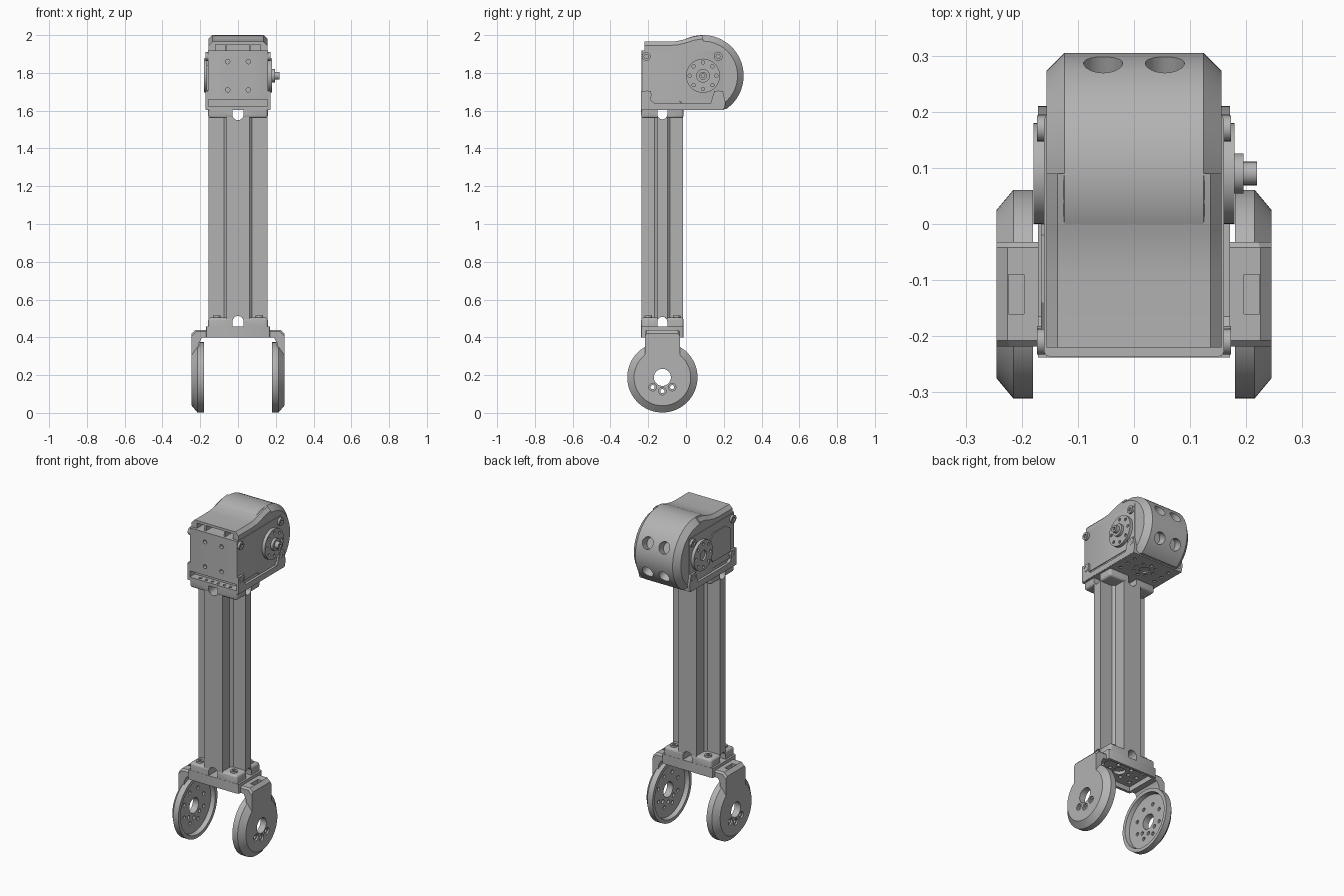
import bpy, bmesh
from math import sin, cos, pi, radians
from mathutils import Matrix

if "Cube" in bpy.data.objects:
    bpy.data.objects.remove(bpy.data.objects["Cube"])

grey = bpy.data.materials.new("machined_grey")
grey.use_nodes = True
grey.diffuse_color = (0.45, 0.45, 0.45, 1)
grey.node_tree.nodes["Principled BSDF"].inputs["Base Color"].default_value = (0.45, 0.45, 0.45, 1)

parts = []
COL_Y = -0.125          # column and wheel axis in y
MY, MZ = 0.09, 1.785    # motor axis


def finish(name, bm, keep=True):
    bmesh.ops.recalc_face_normals(bm, faces=bm.faces)
    me = bpy.data.meshes.new(name)
    bm.to_mesh(me)
    bm.free()
    me.materials.append(grey)
    ob = bpy.data.objects.new(name, me)
    bpy.context.collection.objects.link(ob)
    if keep:
        parts.append(ob)
    else:
        ob.hide_render = True
    return ob


def prism(name, pts, axis, a, b, keep=True):
    """Extrude a 2D outline along an axis from a to b."""
    place = {"x": lambda u, v, w: (w, u, v),
             "y": lambda u, v, w: (u, w, v),
             "z": lambda u, v, w: (u, v, w)}[axis]
    bm = bmesh.new()
    lo = [bm.verts.new(place(u, v, a)) for u, v in pts]
    hi = [bm.verts.new(place(u, v, b)) for u, v in pts]
    bm.faces.new(lo)
    bm.faces.new(hi)
    n = len(pts)
    for i in range(n):
        j = (i + 1) % n
        bm.faces.new((lo[i], lo[j], hi[j], hi[i]))
    return finish(name, bm, keep)


def box(name, x, y, z, keep=True):
    return prism(name, [(x[0], y[0]), (x[1], y[0]), (x[1], y[1]), (x[0], y[1])], "z", z[0], z[1], keep)


def arc(cu, cv, r, start=0, end=2 * pi, n=24):
    return [(cu + r * cos(start + (end - start) * i / n), cv + r * sin(start + (end - start) * i / n))
            for i in range(n)]


def cyl(name, axis, cu, cv, r, a, b, keep=True, n=24):
    return prism(name, arc(cu, cv, r, n=n), axis, a, b, keep)


def chamfer(ob, width, rule, segments=1):
    """Bevel the edges whose two ends satisfy the rule."""
    bm = bmesh.new()
    bm.from_mesh(ob.data)
    edges = [e for e in bm.edges if rule(e.verts[0].co, e.verts[1].co)]
    bmesh.ops.bevel(bm, geom=edges, offset=width, segments=segments, affect="EDGES", profile=0.5)
    bm.to_mesh(ob.data)
    bm.free()


def cut(ob, cutters):
    """Subtract the cutters, then discard them."""
    for c in cutters:
        m = ob.modifiers.new("cut", "BOOLEAN")
        m.operation, m.solver, m.object = "DIFFERENCE", "EXACT", c
    dg = bpy.context.evaluated_depsgraph_get()
    me = bpy.data.meshes.new_from_object(ob.evaluated_get(dg))
    ob.modifiers.clear()
    ob.data = me
    for c in cutters:
        bpy.data.objects.remove(c)


def ring(axis, cu, cv, radius, r, a, b, count=8, phase=0.0):
    return [cyl("drill", axis, cu + radius * cos(phase + 2 * pi * i / count),
                cv + radius * sin(phase + 2 * pi * i / count), r, a, b, False, 12) for i in range(count)]


def end_slots(z_end, d):
    """Round-ended cross slots at one end of the column; d points into it."""
    out = []
    for axis, c, r in (("y", 0, 0.03), ("x", COL_Y, 0.026)):
        z = z_end + d * 0.025
        pts = [(c + r, z_end - d * 0.03)] + [(c + r * cos(t * pi / 12), z + d * r * sin(t * pi / 12))
                                            for t in range(13)] + [(c - r, z_end - d * 0.03)]
        out.append(prism("slot", pts, axis, -0.4, 0.4, False))
    return out


# Column with a cross-shaped section
q = [(0.157, 0.026), (0.075, 0.026), (0.06, 0.041), (0.06, 0.11)]
section = []
for sx, sy in ((1, 1), (-1, 1), (-1, -1), (1, -1)):
    corner = q if sx * sy > 0 else q[::-1]
    section += [(sx * u, COL_Y + sy * v) for u, v in corner]
column = prism("column", section, "z", 0.458, 1.605)
cut(column, end_slots(0.458, 1) + end_slots(1.605, -1))

# Corner feet and screws at both ends of the column
for name, z0, z1, end, d in (("lower", 0.457, 0.505, 0.457, 1), ("upper", 1.56, 1.606, 1.606, -1)):
    cap = box(name + "_column_foot", (-0.158, 0.158), (COL_Y - 0.112, COL_Y + 0.112), (z0, z1))
    chamfer(cap, 0.014, lambda a, b: abs(a.z - end) > 0.01 or abs(b.z - end) > 0.01, 3)
    cut(cap, end_slots(end, d))
    face = z1 if d > 0 else z0
    for x in (-0.113, 0.113):
        for y in (-0.075, 0.075):
            screw = cyl(name + "_foot_screw", "z", x, COL_Y + y, 0.02, face - 0.01, face + d * 0.01)
            cut(screw, [cyl("socket", "z", x, COL_Y + y, 0.01, face + d * 0.003, face + d * 0.03, False, 6)])

# Yoke plate, open underneath
yoke = box("yoke_plate", (-0.17, 0.17), (-0.238, -0.012), (0.4, 0.458))
chamfer(yoke, 0.012, lambda a, b: abs(a.z - b.z) > 0.02, 2)
cut(yoke, [box("recess", (-0.155, 0.155), (-0.222, -0.028), (0.38, 0.43), False),
           cyl("drill", "z", 0, COL_Y, 0.035, 0.3, 0.449, False)]
    + ring("z", 0, COL_Y, 0.065, 0.011, 0.3, 0.446)
    + [cyl("drill", "z", x, COL_Y + y, 0.012, 0.3, 0.446, False, 12) for x in (-0.12, 0.12) for y in (-0.06, 0, 0.06)])

# Side straps and hollow round hubs
for s, side in ((1, "left"), (-1, "right")):
    outline = [(0.165, 0.40), (0.165, 0.44), (0.225, 0.44), (0.245, 0.42),
               (0.245, 0.30), (0.206, 0.30), (0.206, 0.37), (0.19, 0.40)]
    strap = prism(side + "_strap", [(s * x, z) for x, z in outline], "y", COL_Y - 0.093, COL_Y + 0.093)
    chamfer(strap, 0.01, lambda a, b: abs(a.y - b.y) < 0.001 and min(a.z, b.z) > 0.41)
    x0, x1 = sorted((s * 0.196, s * 0.224))
    cut(strap, [box("pocket", (x0, x1), (COL_Y - 0.035, COL_Y + 0.035), (0.41, 0.5), False)])

    bm = bmesh.new()
    profile = [(0.045, 0.206), (0.16, 0.206), (0.165, 0.18), (0.186, 0.18),
               (0.186, 0.215), (0.15, 0.245), (0.045, 0.245)]
    steps = 64
    rings = [[bm.verts.new((s * x, COL_Y + r * cos(2 * pi * i / steps), 0.188 + r * sin(2 * pi * i / steps)))
              for r, x in profile] for i in range(steps)]
    for i in range(steps):
        p, n = rings[i], rings[(i + 1) % steps]
        for k in range(len(profile)):
            m = (k + 1) % len(profile)
            bm.faces.new((p[k], p[m], n[m], n[k]))
    hub = finish(side + "_hub", bm)
    drills = ring("x", COL_Y, 0.188, 0.1, 0.011, s * 0.19, s * 0.217, 8, pi / 8)
    for t in (-135, -90, -45):
        y, z = COL_Y + 0.073 * cos(radians(t)), 0.188 + 0.073 * sin(radians(t))
        drills += [cyl("drill", "x", y, z, 0.011, s * 0.19, s * 0.26, False, 16),
                   cyl("counterbore", "x", y, z, 0.02, s * 0.235, s * 0.26, False, 16)]
    cut(hub, drills)

# Head bracket: base plate with drilled pattern and low side walls
base = box("bracket_base", (-0.17, 0.17), (-0.238, 0.2), (1.603, 1.622))
cut(base, [cyl("drill", "z", 0, MY, 0.03, 1.5, 1.614, False)]
    + ring("z", 0, MY, 0.06, 0.01, 1.5, 1.614)
    + [cyl("drill", "z", x, y, 0.01, 1.5, 1.614, False, 12) for x in (-0.12, 0.12) for y in (0.03, 0.09, 0.15)]
    + [cyl("drill", "z", -0.1 + 0.04 * i, -0.215, 0.009, 1.612, 1.7, False, 12) for i in range(6)])
wall = [(-0.238, 1.605), (0.2, 1.605), (0.21, 1.64), (0.195, 1.705), (0.15, 1.705), (0.13, 1.638),
        (-0.165, 1.638), (-0.185, 1.655), (-0.185, 1.705), (-0.238, 1.705)]
for s, side in ((1, "left"), (-1, "right")):
    prism(side + "_bracket_wall", wall, "x", s * 0.155, s * 0.171)
box("bracket_spacer", (-0.155, 0.155), (-0.19, 0.19), (1.615, 1.665))

# Gearbox body with face holes
body = box("gearbox_body", (-0.16, 0.16), (-0.236, 0.195), (1.658, 1.918))
chamfer(body, 0.008, lambda a, b: abs(a.z - b.z) > 0.1, 2)
cut(body, [cyl("drill", "y", x, z, 0.012, -0.3, -0.215, False, 16) for x in (-0.055, 0.055) for z in (1.71, 1.86)])
panel = [(-0.19, 1.7), (-0.02, 1.7), (0.0, 1.73), (0.0, 1.84), (-0.02, 1.87), (-0.14, 1.87), (-0.19, 1.84)]
prism("side_panel", panel, "x", -0.155, -0.166)

# Round motor housing with cooling holes
motor = cyl("motor_housing", "x", MY, MZ, 0.215, -0.156, 0.156, True, 72)
chamfer(motor, 0.032, lambda a, b: abs(a.x - b.x) < 0.01)
holes = [box("trim", (-0.3, 0.3), (-0.3, 0.5), (1.4, 1.61), False)]
for a in (-24, 24):
    for x in (-0.055, 0.055):
        h = cyl("hole", "y", x, 0, 0.035, 0.165, 0.3, False)
        h.data.transform(Matrix.Translation((0, MY, MZ)) @ Matrix.Rotation(radians(a), 4, "X"))
        holes.append(h)
cut(motor, holes)

# Top cover sweeping up to the motor
cover_outline = [(-0.22, 1.915), (0.09, 1.915), (0.09, 2.0), (0.04, 1.993), (-0.01, 1.977),
                 (-0.05, 1.968), (-0.09, 1.965), (-0.22, 1.965)]
cover = prism("top_cover", cover_outline, "x", -0.156, 0.156)
chamfer(cover, 0.02, lambda a, b: abs(a.x - b.x) < 0.01 and min(a.z, b.z) > 1.95)
cut(cover, [box("mouth", (x0, x1), (-0.3, -0.1), (1.9, 1.95), False)
            for x0, x1 in ((-0.12, -0.07), (-0.06, 0.06), (0.07, 0.12))])

# Output discs, shaft and corner screws
for s, side in ((1, "left"), (-1, "right")):
    disc = cyl(side + "_output_disc", "x", MY, MZ, 0.09, s * 0.15, s * 0.179, True, 48)
    cut(disc, ring("x", MY, MZ, 0.07, 0.009, s * 0.17, s * 0.2)
        + ([cyl("bore", "x", MY, MZ, 0.03, s * 0.168, s * 0.2, False)] if s < 0 else []))
    for y, z in ((-0.21, 1.887), (-0.205, 1.683), (0.17, 1.887), (0.17, 1.683)):
        screw = cyl(side + "_corner_screw", "x", y, z, 0.023, s * 0.15, s * 0.173, True, 20)
        cut(screw, [cyl("socket", "x", y, z, 0.012, s * 0.165, s * 0.2, False, 6)])
cyl("shaft_collar", "x", MY, MZ, 0.036, 0.17, 0.195)
shaft = cyl("shaft_tip", "x", MY, MZ, 0.021, 0.19, 0.219)
cut(shaft, [cyl("socket", "x", MY, MZ, 0.01, 0.21, 0.25, False, 6)])

# Smooth the round surfaces, keep edges sharp
bpy.ops.object.select_all(action="DESELECT")
for ob in parts:
    ob.select_set(True)
bpy.context.view_layer.objects.active = parts[0]
bpy.ops.object.shade_smooth_by_angle(angle=radians(30))
